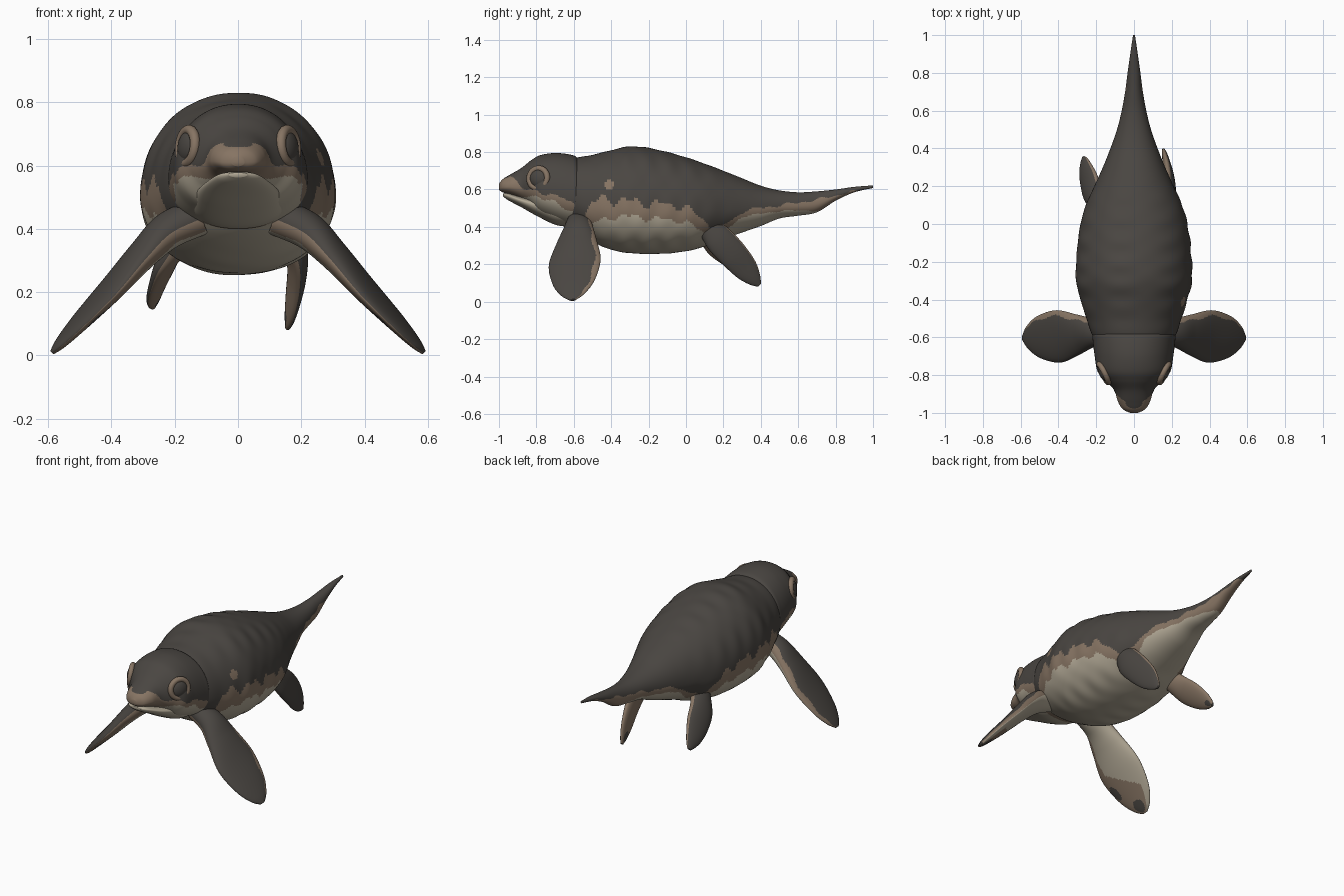
import bpy, bmesh, math
from mathutils import Vector

if "Cube" in bpy.data.objects:
    bpy.data.objects.remove(bpy.data.objects["Cube"])


def material(name, colour):
    m = bpy.data.materials.new(name)
    m.use_nodes = True
    m.diffuse_color = (*colour, 1)
    m.node_tree.nodes["Principled BSDF"].inputs["Base Color"].default_value = (*colour, 1)
    return m


PALETTE = [material("charcoal skin", (.068, .061, .054)),
           material("brown skin", (.24, .175, .125)),
           material("cream skin", (.44, .39, .30))]
DARK, BROWN, CREAM = range(3)


def spline(rows, steps):
    """Smooth curve through rows of any width."""
    out = []
    for i in range(len(rows) - 1):
        a, b = rows[max(i - 1, 0)], rows[i]
        c, d = rows[i + 1], rows[min(i + 2, len(rows) - 1)]
        for k in range(steps):
            t = k / steps
            out.append([q + t / 2 * (r - p + t * (2*p - 5*q + 4*r - s + t * (3*(q - r) + s - p)))
                        for p, q, r, s in zip(a, b, c, d)])
    return out + [list(rows[-1])]


def lookup(points, y):
    """Straight-line interpolation in a short list of pairs."""
    for (a, p), (b, q) in zip(points, points[1:]):
        if y <= b:
            return p + (q - p) * max(0, (y - a) / (b - a))
    return points[-1][1]


def sweep(name, frames, paint, power=2, segs=128, bump=None):
    """Skin rounded rings; a frame is centre, side, up and down vectors."""
    bm = bmesh.new()
    rings, angles = [], [math.tau * j / segs for j in range(segs)]

    def soft(v):
        return math.copysign(abs(v) ** (2 / power), v)

    for centre, side, up, down in frames:
        ring = []
        for a in angles:
            u, v = soft(math.cos(a)), soft(math.sin(a))
            offset = side * u + (up if v > 0 else down) * v
            if bump:
                offset *= bump(centre.y, a)
            ring.append(bm.verts.new(centre + offset))
        rings.append(ring)
    for i in range(len(rings) - 1):
        for j in range(segs):
            k = (j + 1) % segs
            f = bm.faces.new((rings[i][j], rings[i][k], rings[i + 1][k], rings[i + 1][j]))
            a = angles[j] + math.pi / segs
            f.material_index = paint(f.calc_center_median(), math.cos(a), math.sin(a), i / len(rings))
    for ring, spot in ((rings[0], 0), (rings[-1], 1)):
        f = bm.faces.new(ring)
        f.material_index = paint(f.calc_center_median(), 0, 1, spot)
    bmesh.ops.recalc_face_normals(bm, faces=bm.faces)
    for f in bm.faces:
        f.smooth = True
    mesh = bpy.data.meshes.new(name)
    bm.to_mesh(mesh)
    bm.free()
    for m in PALETTE:
        mesh.materials.append(m)
    obj = bpy.data.objects.new(name, mesh)
    bpy.context.collection.objects.link(obj)


def trunk(name, rows, middle, paint, power=2.1, bump=None):
    """Rows are y, top, bottom, half width; middle is where it is widest."""
    frames = []
    for y, top, low, w in spline(rows, 14):
        z = low + middle * (top - low)
        frames.append((Vector((0, y, z)), Vector((w, 0, 0)),
                       Vector((0, 0, top - z)), Vector((0, 0, z - low))))
    sweep(name, frames, paint, power, bump=bump)


def banded(brown_line, cream_line, wobble):
    def paint(c, u, v, t):
        shift = wobble(c.y)
        if c.z < lookup(cream_line, c.y) + shift * .6:
            return CREAM
        return BROWN if c.z < lookup(brown_line, c.y) + shift else DARK
    return paint


# Body and tail
body_bands = banded(
    [(-.56, .43), (-.51, .52), (-.45, .55), (0, .51), (.08, .44), (.15, .39), (.22, .42),
     (.32, .49), (.5, .515), (.7, .545), (.85, .58), (1, .605)],
    [(-.7, .41), (-.5, .42), (-.35, .46), (0, .43), (.1, .36), (.2, .37), (.3, .455),
     (.5, .485), (.66, .49), (.75, .47)],
    lambda y: (.018 * math.sin(37 * y) + .014 * math.sin(71 * y + 1)) * (1 if y < .1 else .3))


def body_paint(c, u, v, t):
    spot = math.hypot(c.y + .41, c.z - .625) < .025 and c.x > 0
    return BROWN if spot else body_bands(c, u, v, t)


def ribs(y, a):
    fade = max(0, 1 - ((y + .15) / .45) ** 2)
    return 1 + .011 * fade * math.sin(52 * y) * (.4 + .6 * math.cos(7 * a))


trunk("body", [
    (-.68, .72, .45, .15), (-.6, .765, .38, .215), (-.5, .785, .32, .252), (-.4, .81, .278, .283),
    (-.3, .83, .26, .307), (-.2, .822, .255, .306), (-.1, .8, .258, .298), (0, .772, .27, .283),
    (.1, .738, .295, .255), (.2, .7, .335, .21), (.3, .66, .37, .165), (.4, .62, .405, .125),
    (.5, .595, .445, .09), (.6, .585, .46, .065), (.7, .59, .478, .047), (.8, .6, .54, .034),
    (.9, .614, .585, .02), (1, .622, .608, .005)], .43, body_paint, bump=ribs)

# Head with the upper jaw
head_bands = banded(
    [(-1, .68), (-.94, .67), (-.88, .615), (-.8, .59), (-.72, .57), (-.65, .56), (-.58, .5)],
    [(-1, .54), (-.88, .565), (-.8, .56), (-.7, .535), (-.62, .48)],
    lambda y: .01 * math.sin(60 * y))


def head_paint(c, u, v, t):
    nose = math.hypot((c.y + .945) / .03, c.x / .045) < 1 and v > 0
    return DARK if nose else head_bands(c, u, v, t)


trunk("head", [
    (-1, .63, .598, .02), (-.98, .655, .585, .06), (-.94, .68, .572, .085), (-.88, .715, .545, .105),
    (-.83, .755, .51, .15), (-.78, .783, .46, .193), (-.7, .795, .425, .208), (-.62, .787, .4, .218),
    (-.585, .772, .41, .218), (-.575, .74, .45, .19)], .4, head_paint)

# Lower jaw
trunk("lower_jaw", [
    (-.978, .578, .563, .03), (-.95, .58, .542, .068), (-.88, .562, .505, .106),
    (-.8, .55, .46, .13), (-.7, .53, .412, .145), (-.62, .5, .4, .14)], .6,
    lambda c, u, v, t: BROWN if t > .9 else CREAM)


# Flippers
def flipper(name, rows, chord, outward, paint):
    """Rows are x, y, z, half chord, half thickness."""
    rows = spline(rows, 14)
    frames = []
    chord = Vector(chord).normalized()
    for i, row in enumerate(rows):
        before, after = rows[max(i - 1, 0)], rows[min(i + 1, len(rows) - 1)]
        along = Vector(after[:3]) - Vector(before[:3])
        normal = along.cross(chord).normalized()
        if normal.x * outward < 0:
            normal.negate()
        frames.append((Vector(row[:3]), chord * row[3], normal * row[4], normal * row[4]))
    sweep(name, frames, paint, segs=96)


def blotch(t, u, at, across, length, width):
    return math.hypot((t - at) / length, (u - across) / width) < 1


def flipper_paint(c, u, v, t):
    ripple = .05 * math.sin(30 * t)
    if v > 0:
        return BROWN if u > .8 + ripple else DARK
    if blotch(t, u, .83, -.05, .11, .5) or blotch(t, u, .6, -.75, .05, .2):
        return DARK
    if u < -.7 + ripple or (t > .55 + .12 * u and u < .65):
        return BROWN
    return CREAM


def hind_paint(c, u, v, t):
    if v > 0:
        return BROWN if u > .9 else DARK
    return DARK if blotch(t, u, .8, 0, .12, .5) else BROWN


front_rows = [
    (.12, -.57, .44, .06, .06), (.22, -.575, .395, .078, .058), (.3, -.585, .32, .108, .046),
    (.4, -.595, .21, .14, .034), (.5, -.6, .105, .114, .024), (.56, -.603, .04, .065, .016),
    (.588, -.605, .009, .016, .007)]
for label, s in (("left", 1), ("right", -1)):
    flipper(label + "_front_flipper", [(s * r[0], *r[1:]) for r in front_rows],
            (s * .1, 1, .12), s, flipper_paint)

flipper("left_hind_flipper", [
    (.16, .12, .4, .06, .05), (.185, .18, .33, .078, .036), (.185, .25, .255, .078, .028),
    (.172, .32, .175, .066, .02), (.162, .365, .12, .04, .014), (.156, .392, .088, .012, .007)],
    (-.12, .75, .66), 1, hind_paint)
flipper("right_hind_flipper", [
    (-.165, .1, .39, .06, .05), (-.215, .16, .315, .076, .034), (-.24, .23, .255, .074, .026),
    (-.258, .29, .205, .056, .02), (-.265, .33, .172, .033, .014), (-.268, .352, .153, .011, .007)],
    (.45, .6, .6), -1, hind_paint)

# Eyes with raised lids
for label, s in (("left", 1), ("right", -1)):
    place = Vector((s * .16, -.79, .66))
    turn = Vector((s, -.5, .12)).to_track_quat('Z', 'Y').to_euler()
    bpy.ops.mesh.primitive_torus_add(major_radius=.053, minor_radius=.016, major_segments=40,
                                     minor_segments=14, location=place, rotation=turn)
    lid = bpy.context.object
    lid.name = label + "_eyelid"
    lid.data.materials.append(PALETTE[BROWN])
    bpy.ops.mesh.primitive_uv_sphere_add(segments=32, ring_count=16, radius=.049,
                                         location=place, rotation=turn)
    eye = bpy.context.object
    eye.name = label + "_eye"
    eye.scale.z = .5
    eye.data.materials.append(PALETTE[DARK])
    for part in (lid, eye):
        for face in part.data.polygons:
            face.use_smooth = True
